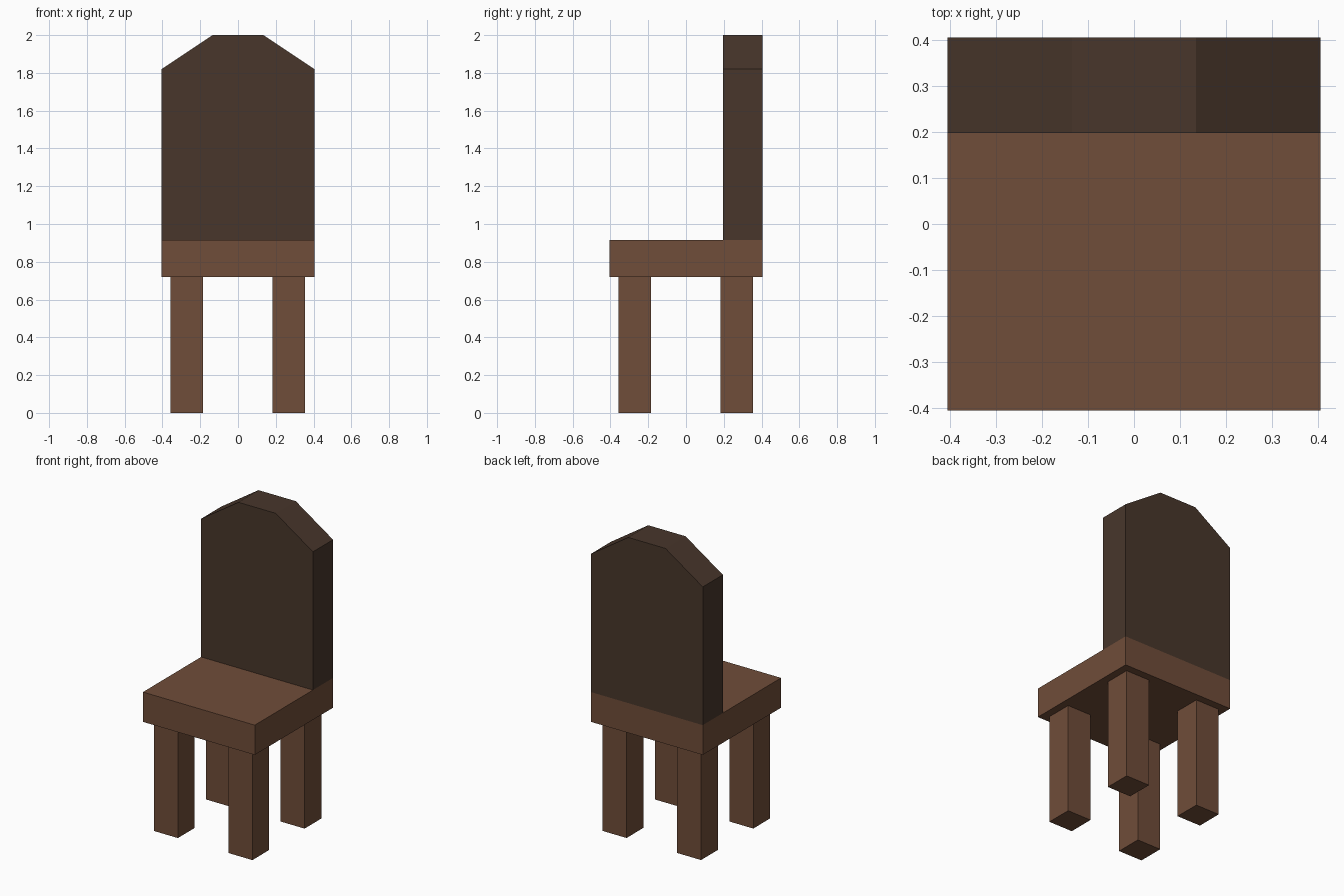
import bpy
import bmesh

if "Cube" in bpy.data.objects:
    bpy.data.objects.remove(bpy.data.objects["Cube"])


def material(name, rgb):
    m = bpy.data.materials.new(name)
    m.diffuse_color = (*rgb, 1.0)
    m.use_nodes = True
    m.node_tree.nodes["Principled BSDF"].inputs["Base Color"].default_value = m.diffuse_color
    return m


def extrude_profile(name, profile, y0, y1, mat):
    """Solid made from an x-z outline pushed from y0 to y1."""
    bm = bmesh.new()
    face = bm.faces.new([bm.verts.new((x, y0, z)) for x, z in profile])
    out = bmesh.ops.extrude_face_region(bm, geom=[face])
    moved = [v for v in out["geom"] if isinstance(v, bmesh.types.BMVert)]
    bmesh.ops.translate(bm, verts=moved, vec=(0, y1 - y0, 0))
    bmesh.ops.recalc_face_normals(bm, faces=bm.faces)
    mesh = bpy.data.meshes.new(name)
    bm.to_mesh(mesh)
    bm.free()
    mesh.materials.append(mat)
    obj = bpy.data.objects.new(name, mesh)
    bpy.context.collection.objects.link(obj)
    return obj


def box(name, x, y, z, mat):
    outline = [(x[0], z[0]), (x[1], z[0]), (x[1], z[1]), (x[0], z[1])]
    return extrude_profile(name, outline, y[0], y[1], mat)


wood = material("brown_wood", (0.162, 0.074, 0.041))
dark_wood = material("dark_wood", (0.065, 0.037, 0.024))

HALF = 0.405
SEAT_BOTTOM, SEAT_TOP = 0.72, 0.915

# Seat slab
box("seat", (-HALF, HALF), (-HALF, HALF), (SEAT_BOTTOM, SEAT_TOP), wood)

# Four square legs
near, far = (-0.358, -0.185), (0.182, 0.355)
for side, xs in (("left", near), ("right", far)):
    for end, ys in (("front", near), ("back", far)):
        box(f"{end}_{side}_leg", xs, ys, (0.0, SEAT_BOTTOM), wood)

# Backrest with clipped top corners
outline = [(-HALF, SEAT_TOP), (HALF, SEAT_TOP), (HALF, 1.82),
           (0.135, 2.0), (-0.135, 2.0), (-HALF, 1.82)]
extrude_profile("backrest", outline, 0.197, HALF, dark_wood)
